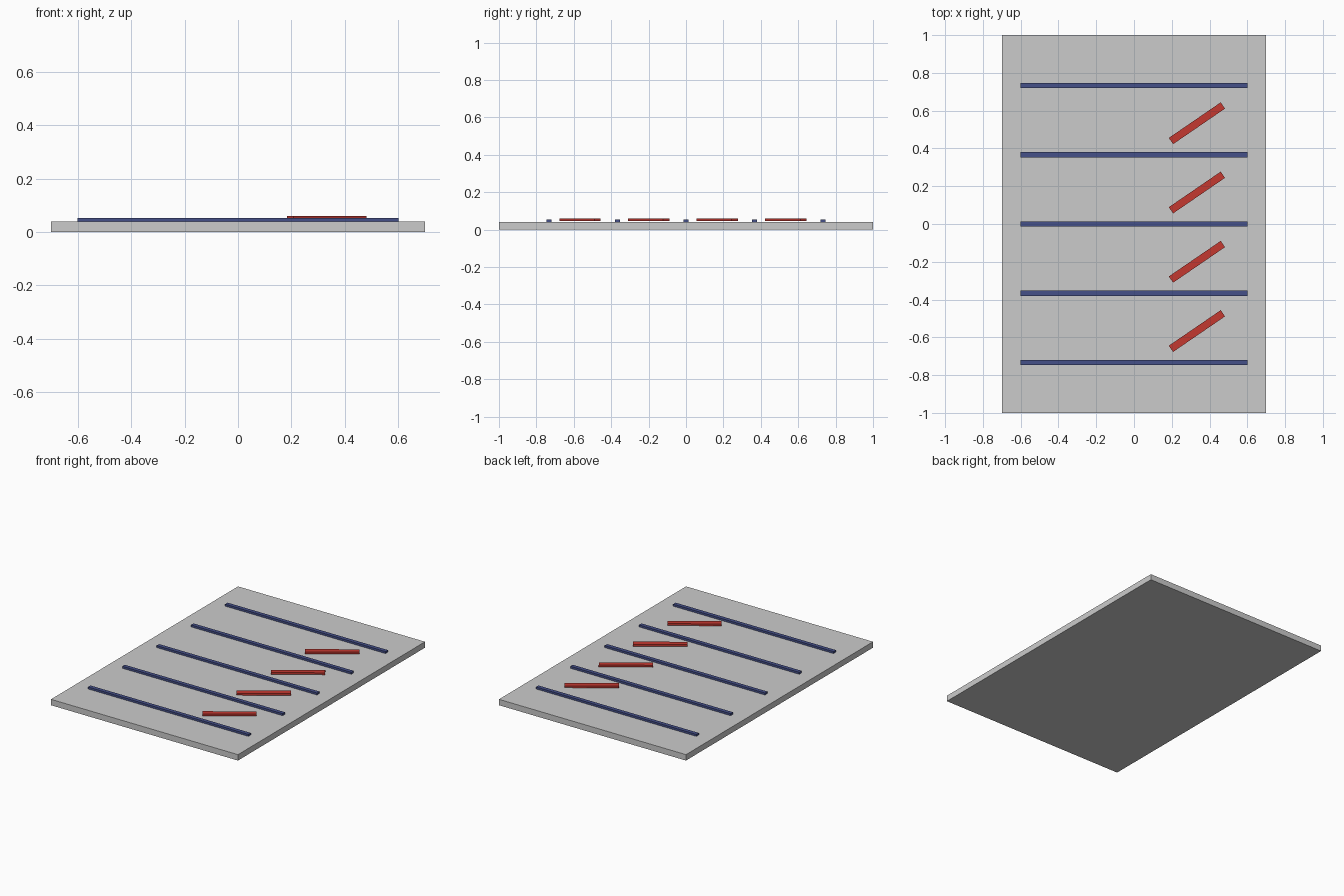
import bpy
import math

if "Cube" in bpy.data.objects:
    bpy.data.objects.remove(bpy.data.objects["Cube"])


def material(name, colour):
    m = bpy.data.materials.new(name)
    m.diffuse_color = colour
    m.use_nodes = True
    m.node_tree.nodes["Principled BSDF"].inputs["Base Color"].default_value = m.diffuse_color
    return m


def box(name, centre, size, angle=0.0, mat=None):
    bpy.ops.mesh.primitive_cube_add(size=1, location=centre, rotation=(0, 0, angle))
    ob = bpy.context.object
    ob.name = name
    ob.scale = size
    if mat:
        ob.data.materials.append(mat)
    return ob


blue = material("blue", (0.06, 0.08, 0.25, 1))
red = material("red", (0.55, 0.04, 0.03, 1))
pitch = 0.3667

# base slab
box("base_plate", (0, 0, 0.02), (1.4, 2.0, 0.04))

# cross bars resting on the slab
for i in range(5):
    box(f"cross_bar_{i + 1}", (0, (i - 2) * pitch, 0.0467), (1.2, 0.0267, 0.0133), mat=blue)

# slanted strips between the bars, slightly raised
for i in range(4):
    box(f"slanted_strip_{i + 1}", (0.333, (i - 1.5) * pitch - 0.0167, 0.0535),
        (0.333, 0.04, 0.0133), math.radians(34.4), red)
